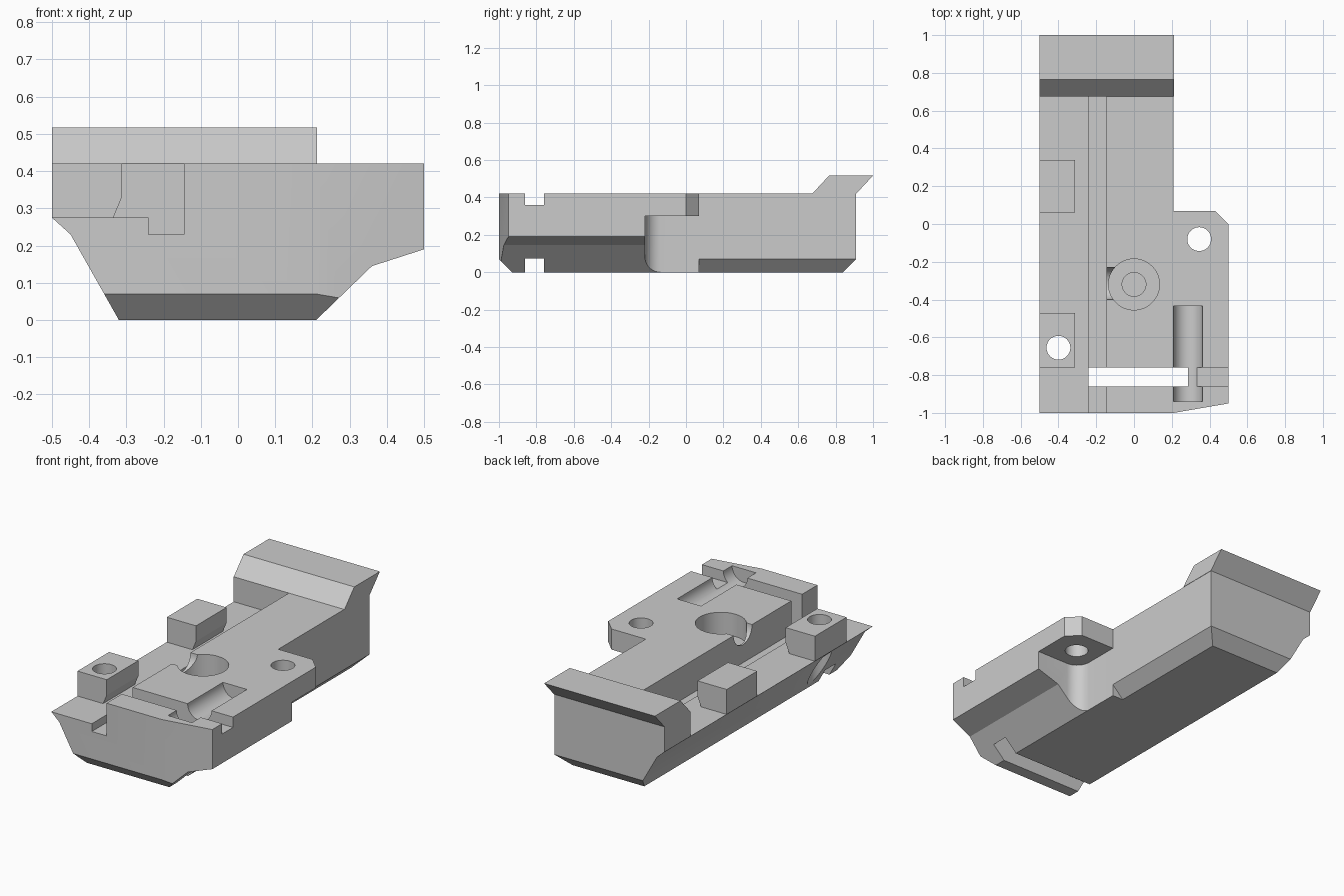
import bpy, bmesh
from math import cos, sin, pi
from mathutils import Vector

cube = bpy.data.objects.get("Cube")
if cube:
    bpy.data.objects.remove(cube, do_unlink=True)

grey = bpy.data.materials.new("plain grey")
grey.use_nodes = True
grey.diffuse_color = (0.6, 0.6, 0.6, 1)
grey.node_tree.nodes["Principled BSDF"].inputs["Base Color"].default_value = (0.6, 0.6, 0.6, 1)

# How a 2D profile point and a depth map to 3D for each extrusion axis
PLACE = {
    "x": lambda a, b, d: (d, a, b),
    "y": lambda a, b, d: (a, d, b),
    "z": lambda a, b, d: (a, b, d),
}


def prism(name, axis, points, start, end):
    """Extrude a closed profile along an axis."""
    place = PLACE[axis]
    bm = bmesh.new()
    face = bm.faces.new([bm.verts.new(place(a, b, start)) for a, b in points])
    grown = bmesh.ops.extrude_face_region(bm, geom=[face])["geom"]
    offset = Vector(place(0, 0, end - start))
    bmesh.ops.translate(bm, vec=offset, verts=[v for v in grown if isinstance(v, bmesh.types.BMVert)])
    bmesh.ops.recalc_face_normals(bm, faces=bm.faces)
    mesh = bpy.data.meshes.new(name)
    bm.to_mesh(mesh)
    bm.free()
    mesh.materials.append(grey)
    obj = bpy.data.objects.new(name, mesh)
    bpy.context.collection.objects.link(obj)
    return obj


def box(name, x0, x1, y0, y1, z0, z1):
    return prism(name, "z", [(x0, y0), (x1, y0), (x1, y1), (x0, y1)], z0, z1)


def cylinder(name, axis, a, b, radius, start, end, sides=48):
    ring = [(a + radius * cos(2 * pi * i / sides), b + radius * sin(2 * pi * i / sides))
            for i in range(sides)]
    return prism(name, axis, ring, start, end)


def activate(obj):
    bpy.ops.object.select_all(action="DESELECT")
    obj.select_set(True)
    bpy.context.view_layer.objects.active = obj


def cut(obj, cutter):
    """Subtract a cutter from a part, then discard the cutter."""
    cutter.hide_render = True
    mod = obj.modifiers.new("cut", "BOOLEAN")
    mod.operation = "DIFFERENCE"
    mod.solver = "EXACT"
    mod.object = cutter
    activate(obj)
    bpy.ops.object.modifier_apply(modifier=mod.name)
    bpy.data.objects.remove(cutter, do_unlink=True)


# Main body: hull cross-section run from front to back
body = prism("body", "y", [(-0.5, 0.42), (-0.5, 0.275), (-0.45, 0.23), (-0.32, 0), (0.21, 0),
                           (0.36, 0.145), (0.5, 0.19), (0.5, 0.42)], -1, 0.91)

# Narrow rear half, with the bevelled shoulder corner
cut(body, prism("rear_cutout", "z", [(0.21, 1.1), (0.21, 0.07), (0.43, 0.07), (0.6, -0.1), (0.6, 1.1)], -0.2, 0.8))
# Angled front corner
cut(body, prism("front_corner", "z", [(0.21, -1), (0.79, -0.9), (0.79, -1.2), (0.21, -1.2)], -0.2, 0.8))
# Bottom bevels at front, back and rear side
cut(body, prism("front_bevel", "x", [(-1.1, 0.17), (-0.83, -0.1), (-1.1, -0.1)], -1, 1))
cut(body, prism("back_bevel", "x", [(1.01, 0.17), (0.74, -0.1), (1.01, -0.1)], -1, 1))
cut(body, prism("side_bevel", "y", [(0.31, 0.17), (0.04, -0.1), (0.31, -0.1)], 0.07, 1.1))

# Long stepped ledge and channel
cut(body, prism("ledge", "y", [(-0.6, 0.6), (-0.6, 0.275), (-0.24, 0.275), (-0.24, 0.23),
                               (-0.145, 0.23), (-0.145, 0.6)], -1.1, 0.675))

# Rounded pocket under the shoulder
fillet = 0.085
arc = [(0.21 + fillet * (1 - cos(t * pi / 20)), -0.22 + fillet * (1 - sin(t * pi / 20)))
       for t in range(11)]
cut(body, prism("pocket", "z", [(0.21, 0.2)] + arc + [(0.7, -0.22), (0.7, 0.2)], -0.1, 0.3))

# Cross slot: through the middle, shallow at one side, open along the bottom
cut(body, box("slot_through", -0.24, 0.285, -0.86, -0.76, -0.1, 0.6))
cut(body, box("slot_shallow", 0.2, 0.7, -0.86, -0.76, 0.36, 0.6))
cut(body, box("slot_bottom", -0.7, 0.285, -0.86, -0.76, -0.1, 0.075))

# Half-round trough along the top
cut(body, cylinder("trough", "y", 0.285, 0.42, 0.077, -0.94, -0.435))

# Stepped round recess with its side opening into the channel
cut(body, cylinder("recess", "z", 0, -0.32, 0.135, 0.29, 0.6))
cut(body, cylinder("recess_bore", "z", 0, -0.32, 0.063, 0.15, 0.6))
cut(body, cylinder("side_opening", "x", -0.315, 0.42, 0.085, -0.2, -0.02))

# Screw holes
cut(body, cylinder("shoulder_hole", "z", 0.345, -0.08, 0.063, -0.1, 0.6))
cut(body, cylinder("ledge_hole", "z", -0.4, -0.655, 0.063, -0.1, 0.6))

# Raised lugs on the ledge
lug_profile = [(-0.5, 0.275), (-0.335, 0.275), (-0.312, 0.33), (-0.312, 0.42), (-0.5, 0.42)]
front_lug = prism("front_lug", "y", lug_profile, -0.76, -0.47)
cut(front_lug, cylinder("lug_hole", "z", -0.4, -0.655, 0.063, 0, 0.6))
rear_lug = prism("rear_lug", "y", lug_profile, 0.06, 0.34)

# Slanted flange across the back
flange = prism("back_flange", "x", [(0.675, 0.42), (0.765, 0.517), (1, 0.517), (0.91, 0.42)], -0.5, 0.212)

for part in (body, front_lug, rear_lug, flange):
    activate(part)
    bpy.ops.object.shade_smooth_by_angle(angle=pi / 9)
